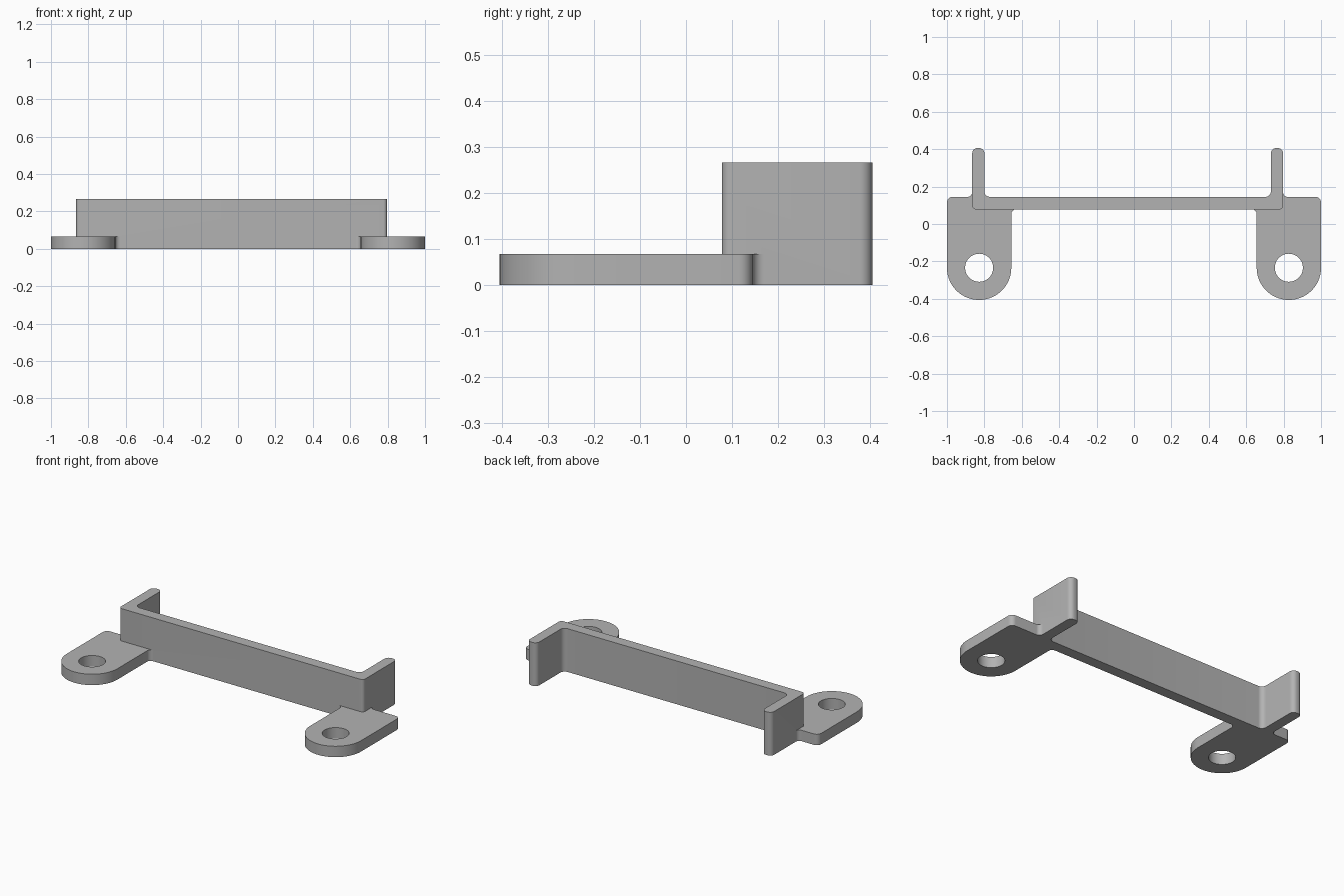
import bpy, bmesh, math
from mathutils import Vector

old = bpy.data.objects.get("Cube")
if old:
    bpy.data.objects.remove(old, do_unlink=True)

grey = bpy.data.materials.new("light grey")
grey.use_nodes = True
colour = (0.45, 0.45, 0.45, 1)
grey.diffuse_color = colour
grey.node_tree.nodes["Principled BSDF"].inputs["Base Color"].default_value = colour


def rounded(corners):
    """Turn (x, y, radius) corners into an outline with arcs, inward or outward."""
    outline = []
    for i, (x, y, r) in enumerate(corners):
        p = Vector((x, y))
        if r == 0:
            outline.append(p)
            continue
        a = (Vector(corners[i - 1][:2]) - p).normalized()
        b = (Vector(corners[(i + 1) % len(corners)][:2]) - p).normalized()
        centre = p + (a + b) * r
        steps = 20 if r > 0.1 else 8
        for k in range(steps + 1):
            t = math.pi / 2 * k / steps
            q = centre - b * r * math.cos(t) - a * r * math.sin(t)
            if not outline or (q - outline[-1]).length > 1e-5:
                outline.append(q)
    return outline


def extrude(name, outline, z0, z1):
    bm = bmesh.new()
    face = bm.faces.new([bm.verts.new((p.x, p.y, z0)) for p in outline])
    new = bmesh.ops.extrude_face_region(bm, geom=[face])["geom"]
    verts = [v for v in new if isinstance(v, bmesh.types.BMVert)]
    bmesh.ops.translate(bm, verts=verts, vec=(0, 0, z1 - z0))
    bmesh.ops.recalc_face_normals(bm, faces=bm.faces)
    mesh = bpy.data.meshes.new(name)
    bm.to_mesh(mesh)
    bm.free()
    mesh.materials.append(grey)
    obj = bpy.data.objects.new(name, mesh)
    bpy.context.collection.objects.link(obj)
    return obj


def combine(target, other, operation):
    mod = target.modifiers.new(operation.lower(), "BOOLEAN")
    mod.object, mod.operation, mod.solver = other, operation, "EXACT"
    bpy.context.view_layer.objects.active = target
    bpy.ops.object.modifier_apply(modifier=mod.name)
    bpy.data.objects.remove(other, do_unlink=True)


LEFT, RIGHT, WALL = 0.797, -0.865, 0.065
FRONT, BACK, END = 0.078, 0.145, 0.406
HEIGHT, PLATE = 0.266, 0.067
HOLE_X, HOLE_Y, TAB_R = 0.828, -0.234, 0.172

# Upright wall with an arm at each end
bracket = extrude("bracket", rounded([
    (RIGHT, FRONT, 0.02), (LEFT, FRONT, 0.02),
    (LEFT, END, 0.028), (LEFT - WALL, END, 0.028),
    (LEFT - WALL, BACK, 0.03), (RIGHT + WALL, BACK, 0.03),
    (RIGHT + WALL, END, 0.028), (RIGHT, END, 0.028)]), 0, HEIGHT)

# Mounting tabs, filleted into the wall and arms
for side, arm in ((1, LEFT), (-1, -RIGHT)):
    inner = HOLE_X - TAB_R
    corners = [
        (1, HOLE_Y - TAB_R, TAB_R), (1, BACK, 0.03),
        (arm, BACK, 0.025), (arm, BACK + 0.025, 0),
        (arm - 0.03, BACK + 0.025, 0), (arm - 0.03, FRONT + 0.03, 0),
        (inner - 0.025, FRONT + 0.03, 0), (inner - 0.025, FRONT, 0),
        (inner, FRONT, 0.025), (inner, HOLE_Y - TAB_R, TAB_R)]
    tab = extrude("mounting_tab", rounded([(x * side, y, r) for x, y, r in corners]), 0, PLATE)
    combine(bracket, tab, "UNION")

# Screw holes
for side in (1, -1):
    bpy.ops.mesh.primitive_cylinder_add(vertices=48, radius=0.075, depth=0.3,
                                        location=(side * HOLE_X, HOLE_Y, 0))
    cutter = bpy.context.object
    cutter.hide_render = True
    cutter.data.materials.append(grey)
    combine(bracket, cutter, "DIFFERENCE")

bpy.ops.object.select_all(action="DESELECT")
bracket.select_set(True)
bpy.context.view_layer.objects.active = bracket
bpy.ops.object.shade_smooth_by_angle(angle=math.radians(30))
